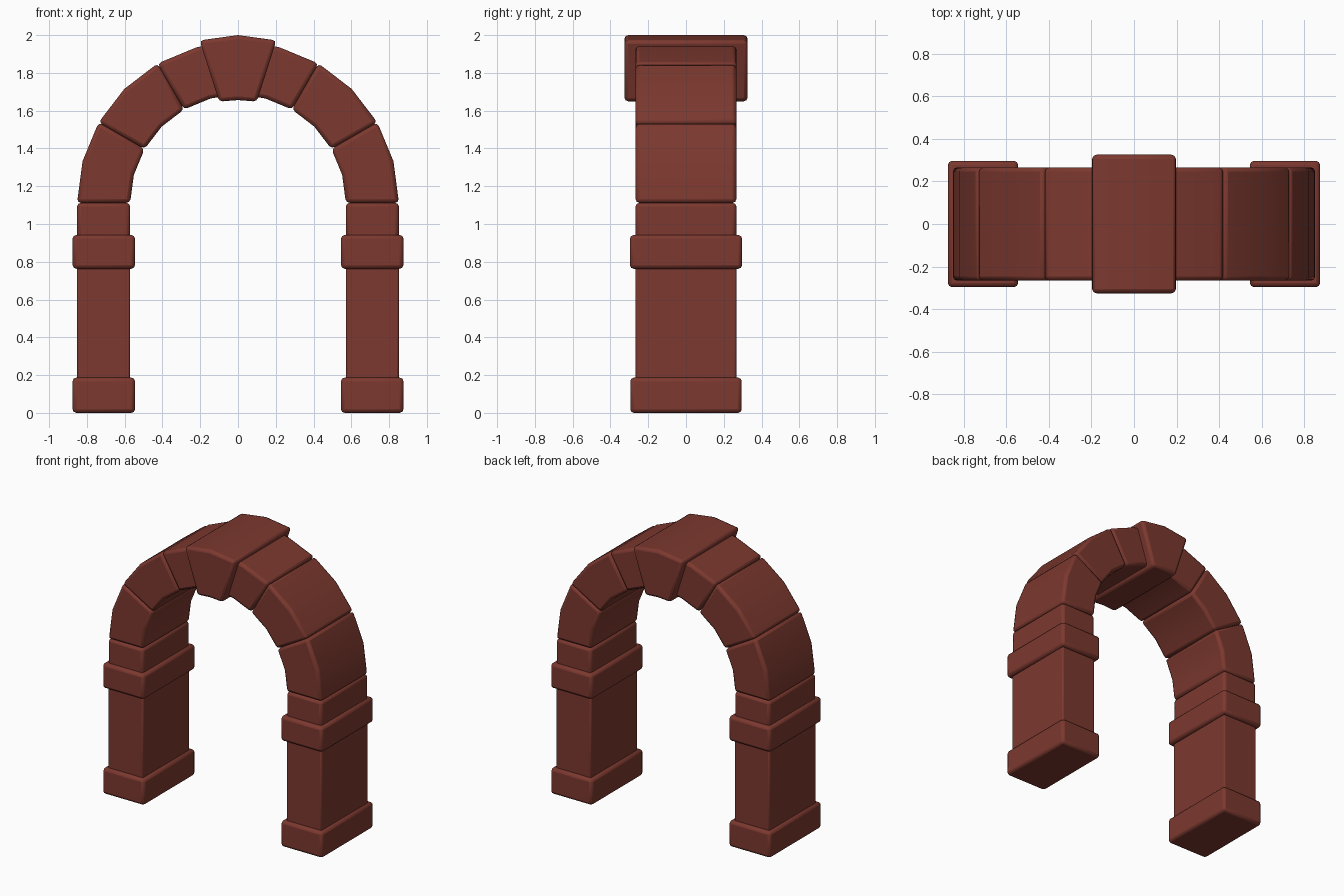
import bpy, bmesh
from math import radians, sin, cos

if "Cube" in bpy.data.objects:
    bpy.data.objects.remove(bpy.data.objects["Cube"])

brick = bpy.data.materials.new("red_stone")
brick.diffuse_color = (0.2, 0.04, 0.028, 1)
brick.use_nodes = True
brick.node_tree.nodes["Principled BSDF"].inputs["Base Color"].default_value = brick.diffuse_color

CENTRE_Z = 1.112          # springing height of the arch
R_OUT, R_IN = 0.852, 0.571


def block(name, profile, half_depth, bevel=0.02):
    """Extrude an x-z outline along y and round its sharp edges."""
    bm = bmesh.new()
    face = bm.faces.new([bm.verts.new((x, -half_depth, z)) for x, z in profile])
    ext = bmesh.ops.extrude_face_region(bm, geom=[face])
    moved = [v for v in ext["geom"] if isinstance(v, bmesh.types.BMVert)]
    bmesh.ops.translate(bm, verts=moved, vec=(0, 2 * half_depth, 0))
    bmesh.ops.recalc_face_normals(bm, faces=bm.faces)
    mesh = bpy.data.meshes.new(name)
    bm.to_mesh(mesh)
    bm.free()
    mesh.materials.append(brick)
    ob = bpy.data.objects.new(name, mesh)
    bpy.context.collection.objects.link(ob)
    mod = ob.modifiers.new("worn_edges", "BEVEL")
    mod.width = bevel
    mod.segments = 2
    mod.limit_method = "ANGLE"
    mod.angle_limit = radians(35)
    bpy.context.view_layer.objects.active = ob
    ob.select_set(True)
    bpy.ops.object.shade_smooth_by_angle(angle=radians(35))
    ob.select_set(False)
    return ob


def rect(x0, x1, z0, z1):
    return [(x0, z0), (x1, z0), (x1, z1), (x0, z1)]


def wedge(angles):
    """Outline of one arch stone between the given angles (degrees)."""
    def point(r, a):
        return (r * cos(radians(a)), CENTRE_Z + r * sin(radians(a)))
    return ([point(R_OUT, a) for a in angles]
            + [point(R_IN, a) for a in reversed(angles)])


# One half of the arch: outline, half depth, bevel
half = {
    "pillar_base": (rect(0.545, 0.876, 0, 0.187), 0.295, 0.02),
    "pillar_shaft": (rect(0.571, 0.852, 0.15, 0.80), 0.267, 0.01),
    "pillar_band": (rect(0.545, 0.876, 0.763, 0.942), 0.297, 0.02),
    "impost_block": (rect(0.571, 0.852, 0.90, CENTRE_Z), 0.267, 0.02),
    "lower_arch_stone": (wedge([0, 15, 30]), 0.267, 0.02),
    "middle_arch_stone": (wedge([30, 45, 60]), 0.267, 0.02),
    "upper_arch_stone": (wedge([60, 75, 83]), 0.267, 0.02),
}
for side, s in (("right", 1), ("left", -1)):
    for part, (outline, depth, bevel) in half.items():
        block(f"{side}_{part}", [(s * x, z) for x, z in outline], depth, bevel)

# Keystone, slightly proud of the arch on every side
block("keystone", [(-0.203, 1.972), (0, 2.0), (0.203, 1.972),
                   (0.1, 1.648), (0, 1.656), (-0.1, 1.648)], 0.326)
